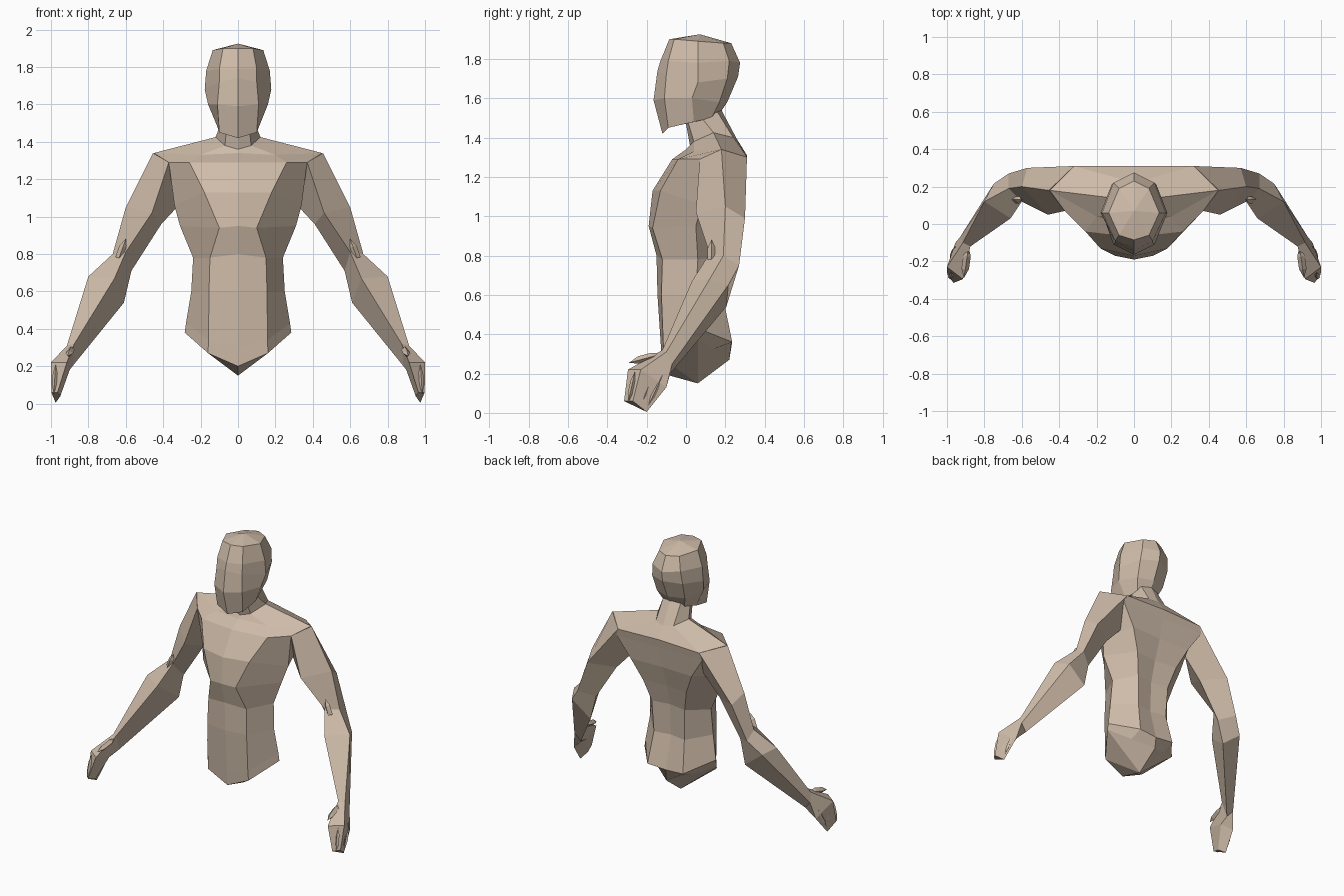
import bpy
import bmesh
from mathutils import Vector

default_cube = bpy.data.objects.get("Cube")
if default_cube:
    bpy.data.objects.remove(default_cube, do_unlink=True)

skin = bpy.data.materials.new("warm_beige_skin")
skin.use_nodes = True
skin_colour = (.62, .5, .395, 1)
skin.diffuse_color = skin_colour
skin.node_tree.nodes["Principled BSDF"].inputs["Base Color"].default_value = skin_colour


def mirrored_ring(half):
    """Complete a half section that runs from front centre to back centre."""
    opposite = [(-x, y, z) for x, y, z in reversed(half[1:-1])]
    return list(half) + opposite


def loft(name, rings, start_tip=None, end_tip=None, side=1):
    """Skin flat faces across a sequence of rings and close both ends."""
    bm = bmesh.new()

    def add(point):
        x, y, z = point
        return bm.verts.new((x * side, y, z))

    loops = [[add(point) for point in ring] for ring in rings]
    count = len(loops[0])
    for lower, upper in zip(loops, loops[1:]):
        for i in range(count):
            j = (i + 1) % count
            bm.faces.new((lower[i], lower[j], upper[j], upper[i]))
    for loop, tip in ((loops[0], start_tip), (loops[-1], end_tip)):
        if tip is None:
            bm.faces.new(loop)
        else:
            apex = add(tip)
            for i in range(count):
                bm.faces.new((loop[i], loop[(i + 1) % count], apex))
    bmesh.ops.recalc_face_normals(bm, faces=bm.faces)
    mesh = bpy.data.meshes.new(name)
    bm.to_mesh(mesh)
    bm.free()
    mesh.materials.append(skin)
    part = bpy.data.objects.new(name, mesh)
    bpy.context.collection.objects.link(part)


def ridge(name, start, end, width, side):
    """Make a slender, pointed ridge along a straight line."""
    start, end = Vector(start), Vector(end)
    along = (end - start).normalized()
    across = along.cross(Vector((1, 0, 0))).normalized() * width
    out = along.cross(across).normalized() * width
    rings = []
    for t in (.3, .7):
        middle = start.lerp(end, t)
        rings.append([middle + across, middle + out, middle - across, middle - out])
    loft(name, rings, start, end, side)


# Torso sections: front centre, front edge, flank, back edge, spine
torso = {
    "pelvis_rim": [(0, -.12, .2), (.16, -.11, .27), (.285, .06, .38), (.14, .14, .325), (0, .22, .27)],
    "hips": [(0, -.125, .3), (.158, -.115, .34), (.278, .06, .43), (.14, .235, .36), (0, .23, .35)],
    "belly": [(0, -.145, .6), (.155, -.125, .6), (.25, .05, .6), (.12, .19, .58), (0, .17, .58)],
    "waist": [(0, -.15, .8), (.15, -.12, .78), (.24, .06, .78), (.13, .2, .8), (0, .18, .8)],
    "ribs": [(0, -.19, .95), (.1, -.17, .94), (.31, .05, .95), (.17, .24, .95), (0, .22, .95)],
    "chest": [(0, -.17, 1.13), (.18, -.13, 1.13), (.34, .08, 1.06), (.24, .28, 1.1), (0, .27, 1.1)],
    "armpits": [(0, -.07, 1.29), (.26, -.04, 1.29), (.37, .07, 1.29), (.34, .3, 1.25), (0, .3, 1.25)],
    "shoulders": [(0, 0, 1.34), (.2, .04, 1.33), (.45, .18, 1.34), (.32, .31, 1.3), (0, .31, 1.31)],
    "collar": [(0, .02, 1.36), (.07, .04, 1.38), (.12, .14, 1.425), (.07, .24, 1.4), (0, .26, 1.39)],
    "neck": [(0, 0, 1.47), (.06, .01, 1.48), (.09, .08, 1.5), (.07, .16, 1.53), (0, .18, 1.54)],
}
loft("torso", [mirrored_ring(half) for half in torso.values()], start_tip=(0, .06, .15))

# Head sections in the same order
head = {
    "jaw": [(0, -.12, 1.42), (.1, -.09, 1.45), (.11, .04, 1.48), (.08, .13, 1.5), (0, .17, 1.52)],
    "cheeks": [(0, -.165, 1.59), (.11, -.11, 1.6), (.16, .03, 1.6), (.11, .17, 1.58), (0, .21, 1.58)],
    "eyes": [(0, -.145, 1.74), (.1, -.1, 1.72), (.178, .06, 1.68), (.12, .21, 1.7), (0, .265, 1.71)],
    "brow": [(0, -.13, 1.79), (.1, -.09, 1.79), (.17, .06, 1.78), (.11, .22, 1.79), (0, .275, 1.78)],
    "crown": [(0, -.085, 1.9), (.08, -.06, 1.9), (.135, .06, 1.89), (.08, .19, 1.88), (0, .23, 1.88)],
}
loft("head", [mirrored_ring(half) for half in head.values()], end_tip=(0, .07, 1.925))

# Arm sections: front, outer, back, inner
arm = {
    "shoulder": [(.37, .07, 1.29), (.455, .18, 1.34), (.32, .31, 1.3), (.28, .2, 1.1)],
    "upper_arm": [(.46, .05, 1.02), (.6, .2, 1.05), (.57, .3, .99), (.41, .2, .96)],
    "above_elbow": [(.6, .12, .81), (.67, .19, .8), (.67, .27, .75), (.57, .2, .71)],
    "elbow": [(.66, .03, .67), (.8, .12, .68), (.75, .215, .65), (.61, .205, .54)],
    "wrist": [(.875, -.12, .32), (.915, -.1, .31), (.93, -.07, .25), (.885, -.08, .2)],
}
hand = {
    "wrist": arm["wrist"],
    "palm": [(.915, -.295, .22), (1, -.23, .22), (.955, -.1, .13), (.9, -.16, .18)],
    "fingertips": [(.965, -.315, .06), (.998, -.27, .06), (.975, -.2, .005), (.95, -.25, .04)],
}
for label, side in (("left", 1), ("right", -1)):
    loft(label + "_arm", list(arm.values()), side=side)
    loft(label + "_hand", list(hand.values()), side=side)
    ridge(label + "_thumb", (.885, -.12, .3), (.91, -.29, .255), .02, side)
    ridge(label + "_elbow_tendon", (.6, .13, .88), (.65, .13, .74), .02, side)
    # Four fingers fan across the outer face of the hand
    for i in range(4):
        t = i / 3
        knuckle = Vector((.975, -.26, .21)).lerp(Vector((.955, -.12, .19)), t)
        fingertip = Vector((.985, -.295, .05)).lerp(Vector((.98, -.19, .04)), t)
        ridge(f"{label}_finger_{i + 1}", knuckle, fingertip, .012, side)
